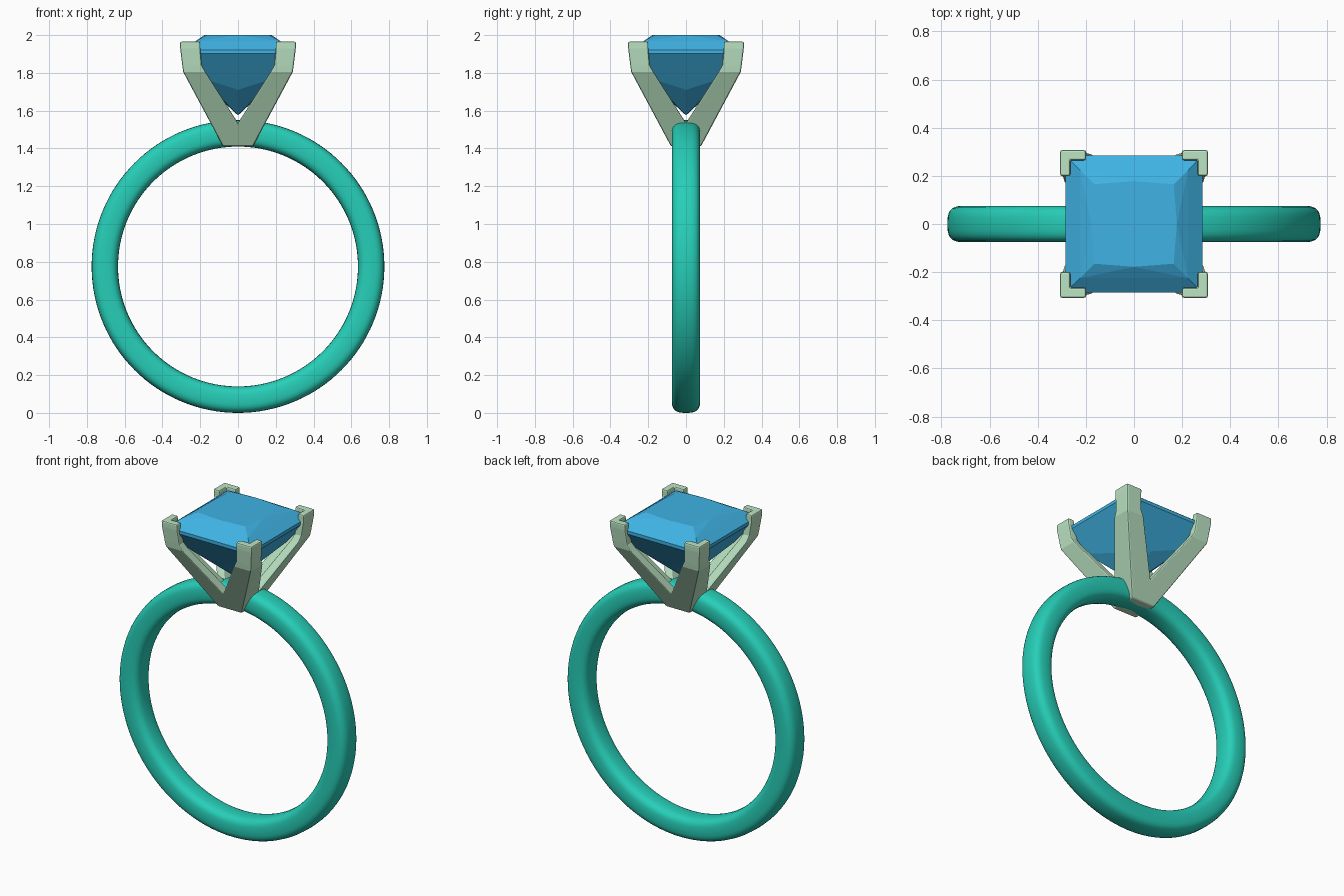
import bpy, bmesh
from math import cos, sin, pi, copysign

if "Cube" in bpy.data.objects:
    bpy.data.objects.remove(bpy.data.objects["Cube"])


def finish(name, bm, color, smooth=False):
    bmesh.ops.recalc_face_normals(bm, faces=bm.faces)
    me = bpy.data.meshes.new(name)
    bm.to_mesh(me)
    bm.free()
    ob = bpy.data.objects.new(name, me)
    bpy.context.collection.objects.link(ob)
    mat = bpy.data.materials.new(name + "_material")
    mat.diffuse_color = (*color, 1)
    mat.use_nodes = True
    mat.node_tree.nodes["Principled BSDF"].inputs["Base Color"].default_value = mat.diffuse_color
    me.materials.append(mat)
    for p in me.polygons:
        p.use_smooth = smooth
    return ob


def skin(bm, loops, closed=False):
    """Join matching vertex loops with quads; cap the ends if open."""
    n = len(loops[0])
    for k in range(len(loops) - (not closed)):
        a, b = loops[k], loops[(k + 1) % len(loops)]
        for i in range(n):
            j = (i + 1) % n
            bm.faces.new((a[i], a[j], b[j], b[i]))
    if not closed:
        bm.faces.new(loops[0])
        bm.faces.new(loops[-1])


# Band: rounded-square section swept round a circle
bm = bmesh.new()
SEG, N, MID, HALF_R, HALF_Y = 128, 28, 0.705, 0.07, 0.075


def soft(v):
    return copysign(abs(v) ** 0.66, v)


profile = [(MID + HALF_R * soft(cos(2 * pi * i / N)), HALF_Y * soft(sin(2 * pi * i / N)))
           for i in range(N)]
loops = []
for k in range(SEG):
    a = 2 * pi * k / SEG
    loops.append([bm.verts.new((r * cos(a), y, 0.775 + r * sin(a))) for r, y in profile])
skin(bm, loops, closed=True)
finish("ring_band", bm, (0.02, 0.62, 0.48), smooth=True)

# Prongs: L-shaped section (height, outer corner, leg length, thickness), mirrored to four corners
bm = bmesh.new()
loops = []
for z, o, leg, t in [(1.412, 0.080, 0.158, 0.065), (1.805, 0.290, 0.118, 0.055),
                     (1.84, 0.295, 0.103, 0.048), (1.93, 0.306, 0.106, 0.042),
                     (1.965, 0.307, 0.107, 0.042)]:
    i, m = o - leg, o - t
    loops.append([bm.verts.new((x, y, z)) for x, y in
                  [(o, o), (i, o), (i, m), (m, m), (m, i), (o, i)]])
skin(bm, loops)
prongs = finish("setting_prongs", bm, (0.50, 0.78, 0.55))
bev = prongs.modifiers.new("soft_edges", 'BEVEL')
bev.width, bev.segments, bev.limit_method = 0.008, 2, 'ANGLE'
mir = prongs.modifiers.new("four_corners", 'MIRROR')
mir.use_axis[1] = True
mir.use_mirror_merge = False

# Gem: square-cut stone as the hull of its table, crown, girdle and pavilion points
bm = bmesh.new()
for h, z in [(0.165, 2.0), (0.225, 1.968), (0.285, 1.922), (0.285, 1.902), (0.19, 1.772)]:
    for sx in (-1, 1):
        for sy in (-1, 1):
            bm.verts.new((h * sx, h * sy, z))
for h, z in [(0.178, 2.0), (0.145, 1.71)]:
    for x, y in [(h, 0), (-h, 0), (0, h), (0, -h)]:
        bm.verts.new((x, y, z))
bm.verts.new((0, 0, 1.575))
bmesh.ops.convex_hull(bm, input=bm.verts)
finish("square_gem", bm, (0.05, 0.45, 0.78))
